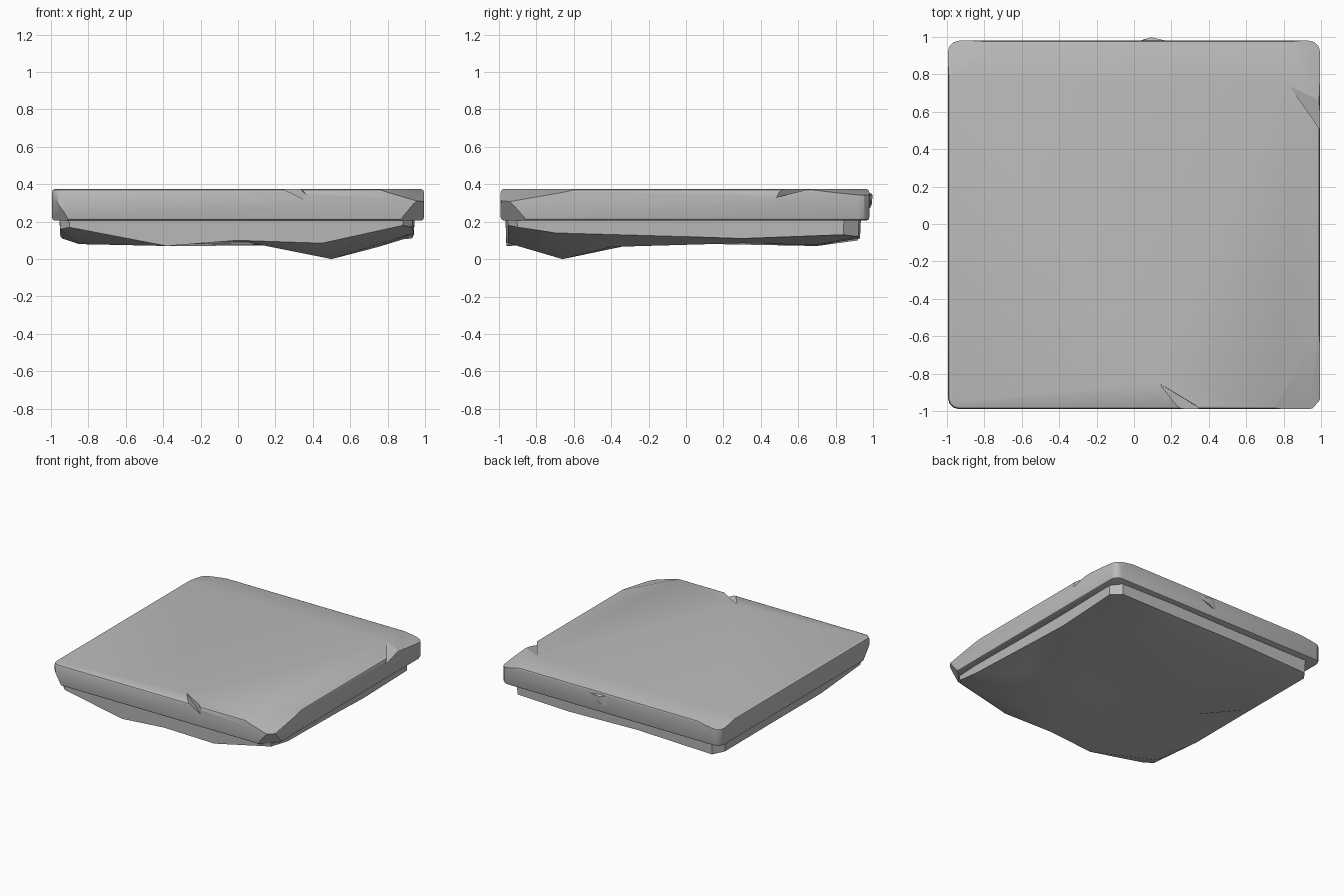
import bpy, bmesh, math
from mathutils import Vector
from mathutils.geometry import delaunay_2d_cdt

if "Cube" in bpy.data.objects:
    bpy.data.objects.remove(bpy.data.objects["Cube"], do_unlink=True)

stone = bpy.data.materials.new("grey_stone")
stone.use_nodes = True
grey = (0.5, 0.5, 0.5, 1)
stone.diffuse_color = grey
stone.node_tree.nodes["Principled BSDF"].inputs["Base Color"].default_value = grey


def finish(bm, name):
    bmesh.ops.recalc_face_normals(bm, faces=bm.faces)
    mesh = bpy.data.meshes.new(name)
    bm.to_mesh(mesh)
    bm.free()
    obj = bpy.data.objects.new(name, mesh)
    obj.data.materials.append(stone)
    bpy.context.collection.objects.link(obj)
    return obj


def smooth(obj, degrees):
    bpy.ops.object.select_all(action="DESELECT")
    obj.select_set(True)
    bpy.context.view_layer.objects.active = obj
    bpy.ops.object.shade_smooth_by_angle(angle=math.radians(degrees))


def hull(name, points):
    bm = bmesh.new()
    for p in points:
        bm.verts.new(p)
    bmesh.ops.convex_hull(bm, input=bm.verts)
    return finish(bm, name)


def slice_off(bm, a, b, c):
    """Cut away the outer side of the plane through three points and cap it."""
    a, b, c = Vector(a), Vector(b), Vector(c)
    n = (b - a).cross(c - a).normalized()
    if n.dot(a - Vector((0, 0, 0.28))) < 0:
        n = -n
    geom = bm.verts[:] + bm.edges[:] + bm.faces[:]
    cut = bmesh.ops.bisect_plane(bm, geom=geom, plane_co=a, plane_no=n, clear_outer=True)
    rim = [g for g in cut["geom_cut"] if isinstance(g, bmesh.types.BMEdge)]
    bmesh.ops.holes_fill(bm, edges=rim)


# Slab: block with softened corners and worn rims
bm = bmesh.new()
bmesh.ops.create_cube(bm, size=1)
for v in bm.verts:
    v.co = (v.co.x * 1.99, v.co.y * 1.97 - 0.005, v.co.z * 0.17 + 0.29)
upright = [e for e in bm.edges if abs(e.verts[0].co.z - e.verts[1].co.z) > 0.1]
bmesh.ops.bevel(bm, geom=upright, offset=0.06, segments=3, profile=0.5, affect="EDGES")
rims = [e for e in bm.edges if abs(e.verts[0].co.z - e.verts[1].co.z) < 0.01]
bmesh.ops.bevel(bm, geom=rims, offset=0.018, segments=2, profile=0.5, affect="EDGES")

# Broken corners
slice_off(bm, (0.98, -0.58, 0.375), (0.74, -0.99, 0.375), (0.97, -0.97, 0.31))
slice_off(bm, (0.98, -0.86, 0.20), (0.86, -0.99, 0.20), (0.965, -0.965, 0.30))
slice_off(bm, (-0.98, -0.88, 0.20), (-0.90, -0.99, 0.20), (-0.97, -0.96, 0.28))
slice_off(bm, (0.80, 0.98, 0.375), (0.97, 0.66, 0.375), (0.985, 0.965, 0.34))
slice_off(bm, (-0.99, 0.76, 0.375), (-0.74, 0.98, 0.375), (-0.97, 0.96, 0.345))
slab = finish(bm, "slab")

# Chips in the front and right rims
chips = [
    hull("front_chip_cutter", [(0.13, -0.85, 0.376), (0.22, -1.02, 0.40), (0.35, -1.02, 0.40),
                               (0.33, -0.97, 0.376), (0.41, -1.02, 0.30)]),
    hull("right_chip_cutter", [(0.83, 0.74, 0.376), (0.95, 0.62, 0.376), (1.03, 0.47, 0.40),
                               (1.03, 0.74, 0.40), (1.03, 0.43, 0.32)]),
]
for chip in chips:
    cut = slab.modifiers.new(chip.name, "BOOLEAN")
    cut.operation, cut.object, cut.solver = "DIFFERENCE", chip, "EXACT"
    chip.hide_render = True
    chip.hide_viewport = True
smooth(slab, 28)

# Splinter standing out from the back rim
splinter = hull("back_splinter", [(-0.04, 0.95, 0.365), (0.0, 0.97, 0.25), (0.09, 0.998, 0.345),
                                  (0.10, 0.992, 0.29), (0.22, 0.97, 0.34), (0.10, 0.95, 0.37)])
smooth(splinter, 28)

# Rough base: triangulated sagging underside, walls rising into the slab
outline = [
    (-0.90, -0.96, 0.17), (-0.38, -0.96, 0.07), (0.0, -0.96, 0.10), (0.45, -0.95, 0.085),
    (0.88, -0.95, 0.18), (0.93, -0.90, 0.17), (0.94, -0.70, 0.14), (0.93, 0.0, 0.12),
    (0.93, 0.30, 0.11), (0.94, 0.84, 0.13), (0.88, 0.92, 0.12), (0.40, 0.93, 0.11),
    (-0.20, 0.92, 0.12), (-0.88, 0.92, 0.10), (-0.94, 0.84, 0.11), (-0.95, 0.20, 0.12),
    (-0.94, -0.40, 0.11), (-0.95, -0.90, 0.16),
]
sag = [
    (0.5, -0.66, 0.0), (0.75, -0.4, 0.065), (0.2, -0.3, 0.075), (-0.35, -0.6, 0.085),
    (-0.85, -0.75, 0.08), (-0.6, -0.1, 0.085), (0.1, 0.12, 0.10), (0.65, 0.3, 0.085),
    (0.45, 0.7, 0.075), (-0.3, 0.7, 0.07), (-0.85, 0.7, 0.08), (-0.85, 0.2, 0.085),
]
points = outline + sag
count = len(outline)
loop = [(i, (i + 1) % count) for i in range(count)]
flat, _, tris, origin, _, _ = delaunay_2d_cdt([Vector(p[:2]) for p in points], loop, [], 1, 1e-5)
bm = bmesh.new()
verts = [bm.verts.new((p.x, p.y, points[o[0]][2])) for p, o in zip(flat, origin)]
for tri in tris:
    bm.faces.new([verts[i] for i in tri])
rim = [e for e in bm.edges if e.is_boundary]
wall = bmesh.ops.extrude_edge_only(bm, edges=rim)["geom"]
for v in wall:
    if isinstance(v, bmesh.types.BMVert):
        v.co = (v.co.x * 1.005, v.co.y * 1.005, 0.215)
bmesh.ops.holes_fill(bm, edges=[e for e in bm.edges if e.is_boundary])
base = finish(bm, "rough_base")
smooth(base, 30)
